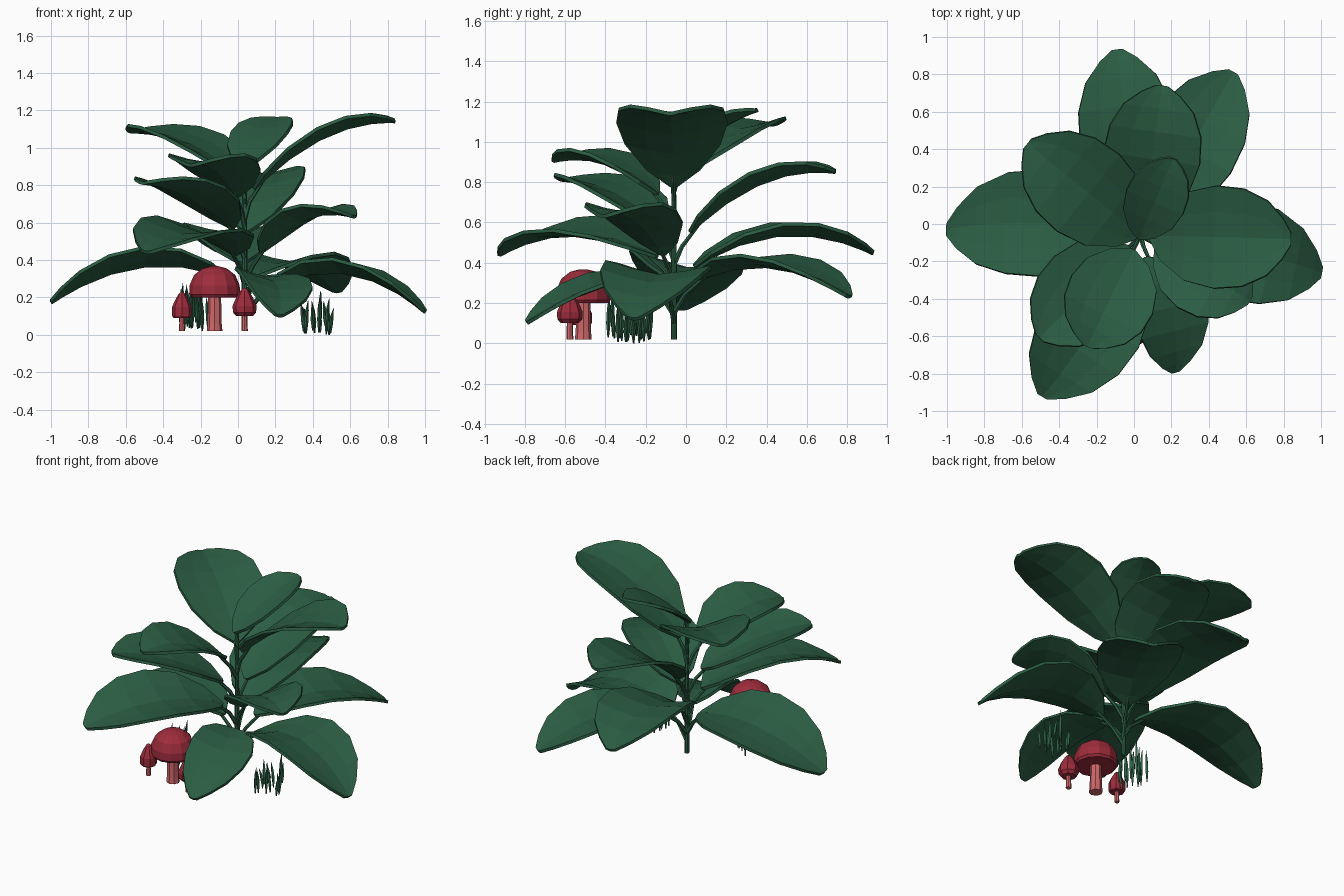
import bpy, bmesh, math, random
from mathutils import Vector

if "Cube" in bpy.data.objects:
    bpy.data.objects.remove(bpy.data.objects["Cube"])

random.seed(4)


def material(name, rgb):
    m = bpy.data.materials.new(name)
    m.diffuse_color = (*rgb, 1)
    m.use_nodes = True
    m.node_tree.nodes["Principled BSDF"].inputs["Base Color"].default_value = m.diffuse_color
    return m


GREEN = material("leaf green", (0.024, 0.109, 0.056))
RED = material("cap red", (0.34, 0.025, 0.045))
PINK = material("mushroom stalk pink", (0.63, 0.135, 0.14))


def finish(bm, name, mat):
    bmesh.ops.recalc_face_normals(bm, faces=bm.faces)
    me = bpy.data.meshes.new(name)
    bm.to_mesh(me)
    bm.free()
    me.materials.append(mat)
    ob = bpy.data.objects.new(name, me)
    bpy.context.collection.objects.link(ob)
    return ob


def tube(bm, pts, radii, sides, up=False):
    """Loft closed rings along a path; rings stay level when up is set."""
    rings = []
    for i, p in enumerate(pts):
        d = pts[min(i + 1, len(pts) - 1)] - pts[max(i - 1, 0)]
        q = Vector((0, 0, 1)).rotation_difference(d.normalized())
        ring = []
        for k in range(sides):
            a = math.tau * k / sides
            o = Vector((math.cos(a), math.sin(a), 0)) * radii[i]
            ring.append(bm.verts.new(p + (o if up else q @ o)))
        rings.append(ring)
    for a, b in zip(rings, rings[1:]):
        for k in range(sides):
            n = (k + 1) % sides
            bm.faces.new((a[k], a[n], b[n], b[k]))
    bm.faces.new(rings[0][::-1])
    bm.faces.new(rings[-1])


CENTRE = Vector((0.035, -0.06, 0))
OUTLINE = [(0, .07), (.08, .48), (.25, .86), (.46, 1), (.66, .95),
           (.83, .73), (.94, .40), (1, .12)]


def leaf(name, tip, z_base, z_mid, half, start=0.09, roll=0.0, bend=0.0):
    """Shallow channelled leaf with an arching midrib, plus its stalk."""
    tip = Vector(tip)
    d = (Vector((tip.x, tip.y, 0)) - CENTRE).normalized()
    side = Vector((-d.y, d.x, 0))
    base = CENTRE + d * start + Vector((0, 0, z_base))
    mid = (base + tip) / 2 + side * bend
    mid.z = z_mid
    ctrl = 2 * mid - (base + tip) / 2
    bm = bmesh.new()
    rows = []
    for t, w in OUTLINE:
        p = base * (1 - t) ** 2 + ctrl * 2 * t * (1 - t) + tip * t * t
        w *= half
        rows.append([bm.verts.new(p + side * (u * w)
                                  + Vector((0, 0, 0.21 * w * abs(u) ** 1.4 + roll * u * w)))
                     for u in (-1, -.5, 0, .5, 1)])
    for a, b in zip(rows, rows[1:]):
        for k in range(4):
            bm.faces.new((a[k], a[k + 1], b[k + 1], b[k]))
    ob = finish(bm, name, GREEN)
    s = ob.modifiers.new("thickness", "SOLIDIFY")
    s.thickness = 0.018
    s.offset = 0
    # stalk joining the leaf to the main stem
    bm = bmesh.new()
    root = CENTRE + Vector((0, 0, max(0.1, z_base - 0.16)))
    knee = CENTRE + d * start * 0.5 + Vector((0, 0, z_base - 0.07))
    tube(bm, [root, knee, base.lerp(ctrl, 0.15)], [.014, .012, .009], 6)
    finish(bm, name + "_stalk", GREEN)


LEAVES = [
    # tip, base height, middle height, half width, start, roll, sideways bend
    ((-1.0, -0.03, .17), .31, .365, .285, .10, .13, -.05),
    ((1.0, -0.26, .12), .26, .33, .27, .14, -.05, .03),
    ((0.53, 0.81, .23), .31, .38, .255, .12),
    ((0.22, -0.79, .10), .30, .27, .195, .12, -.12, .06),
    ((-0.09, 0.93, .445), .38, .54, .26, .1),
    ((-0.49, -0.92, .44), .43, .54, .27, .1, -.13, .035),
    ((0.62, -0.41, .63), .44, .625, .23, .1),
    ((0.15, 0.74, .85), .55, .80, .26, .08),
    ((-0.505, -0.61, .81), .57, .745, .25, .09),
    ((-0.25, -0.655, .905), .74, .895, .24, .09),
    ((-0.57, 0.43, 1.085), .82, 1.02, .265, .0),
    ((0.84, -0.08, 1.14), .78, 1.06, .275, .05),
]
for i, spec in enumerate(LEAVES):
    leaf(f"leaf_{i + 1}", *spec)
leaf("crown_leaf", (0.21, 0.35, 1.155), .89, 1.055, .165, -0.02)

# main stem
bm = bmesh.new()
tube(bm, [CENTRE + Vector((0, 0, z)) for z in (.02, .3, .6, .89)],
     [.015, .015, .013, .010], 8)
finish(bm, "main_stem", GREEN)


# mushrooms
def mushroom(name, x, y, stalk_r, cap, sides):
    at = lambda z: Vector((x, y, z))
    bm = bmesh.new()
    top = cap[0][1] + 0.02
    tube(bm, [at(.02), at(.06), at(top)], [stalk_r * 1.1, stalk_r, stalk_r * .9], 8, True)
    finish(bm, name + "_stalk", PINK)
    bm = bmesh.new()
    tube(bm, [at(z) for r, z in cap], [r for r, z in cap], sides, True)
    finish(bm, name + "_cap", RED)


mushroom("large_mushroom", -.125, -.51, .038,
         [(.125, .2), (.136, .215), (.134, .265), (.11, .32), (.065, .355), (.02, .367)], 12)
mushroom("right_mushroom", .035, -.577, .016,
         [(.045, .1), (.062, .12), (.064, .155), (.045, .2), (.022, .235), (.006, .25)], 8)
mushroom("left_mushroom", -.30, -.52, .014,
         [(.045, .09), (.052, .10), (.052, .15), (.034, .19), (.016, .22), (.005, .23)], 8)

# grass tufts: name, centre, lowest point, blade height range
for name, cx, cy, base, lo, hi in (("left_grass", -.235, -.29, .02, .17, .25),
                                   ("right_grass", .42, -.26, 0, .13, .22)):
    bm = bmesh.new()
    for k in range(14):
        a = math.tau * k / 14
        r = random.uniform(.03, .09)
        z0 = base + (0 if k == 0 else random.uniform(0, .05))
        h = random.uniform(lo, hi)
        p = Vector((cx + r * math.cos(a), cy + r * 1.1 * math.sin(a), z0))
        lean = Vector((random.uniform(-.02, .02), random.uniform(-.02, .02), 0))
        tube(bm, [p + lean * t * t + Vector((0, 0, h * t)) for t in (0, .35, .7, 1)],
             [.004, .011, .009, .001], 4, True)
    finish(bm, name, GREEN)
